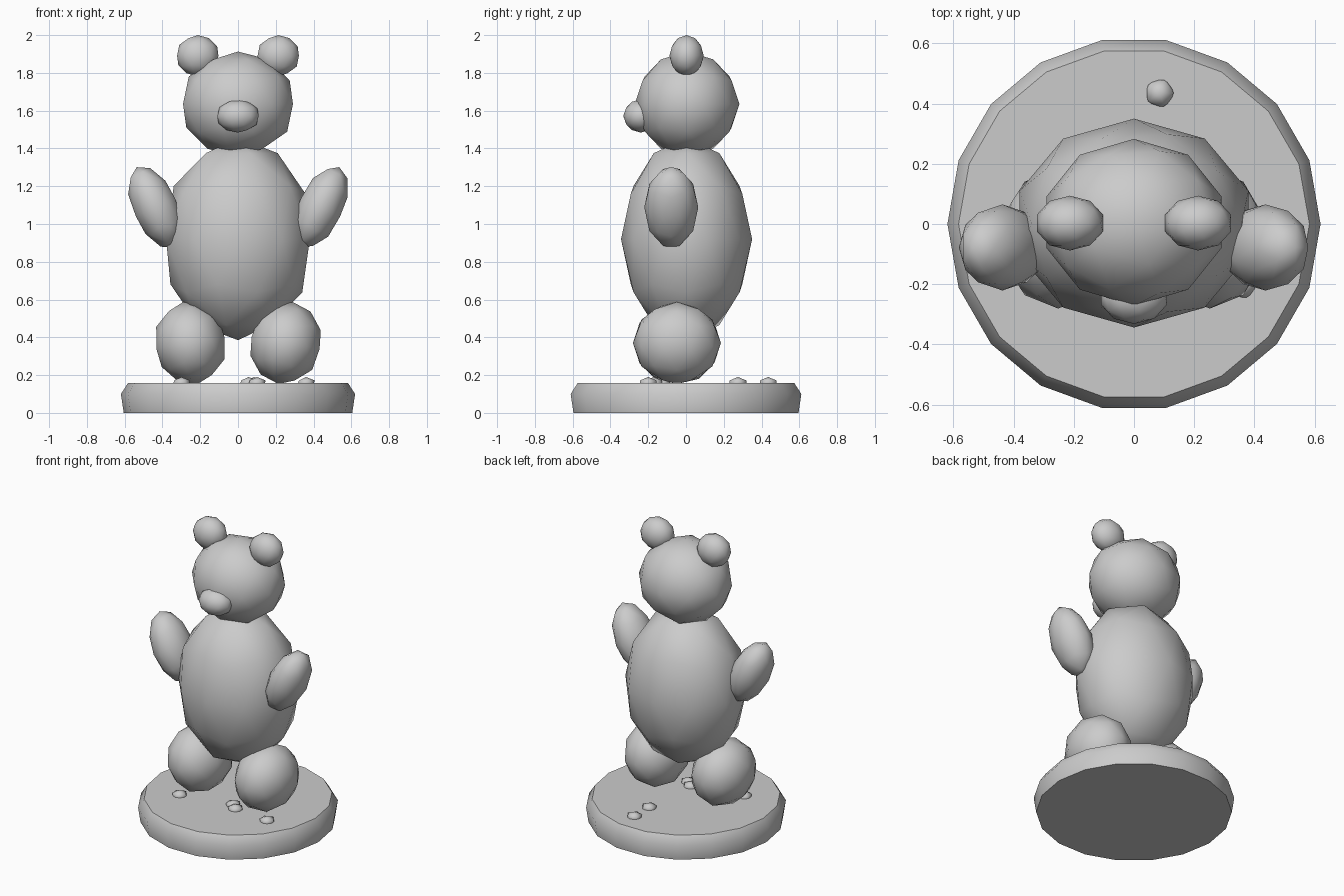
import bpy, bmesh
from math import radians, pi, cos, sin
from mathutils import Matrix, Vector

cube = bpy.data.objects.get("Cube")
if cube:
    bpy.data.objects.remove(cube, do_unlink=True)

GREY = (0.6, 0.6, 0.6, 1.0)
grey = bpy.data.materials.new("plain grey")
grey.use_nodes = True
grey.diffuse_color = GREY
grey.node_tree.nodes["Principled BSDF"].inputs["Base Color"].default_value = GREY


def add_object(name, bm):
    """Turn a bmesh into a smooth grey object."""
    for f in bm.faces:
        f.smooth = True
    mesh = bpy.data.meshes.new(name)
    bm.to_mesh(mesh)
    bm.free()
    mesh.materials.append(grey)
    obj = bpy.data.objects.new(name, mesh)
    bpy.context.collection.objects.link(obj)
    return obj


def ball(name, centre, radii, tilt=0, detail=2):
    """Low-poly ellipsoid, leaning sideways by tilt degrees."""
    bm = bmesh.new()
    bmesh.ops.create_icosphere(bm, subdivisions=detail, radius=1)
    bm.transform(Matrix.Translation(centre) @ Matrix.Rotation(radians(tilt), 4, 'Y')
                 @ Matrix.Diagonal((*radii, 1)))
    return add_object(name, bm)


# Round base, turned from a short profile
SIDES = 18
bm = bmesh.new()
rings = []
for r, z in [(0.605, 0), (0.62, 0.1), (0.583, 0.157)]:
    rings.append([bm.verts.new((r * cos(2 * pi * i / SIDES), r * sin(2 * pi * i / SIDES), z))
                  for i in range(SIDES)])
for low, high in zip(rings, rings[1:]):
    for i in range(SIDES):
        j = (i + 1) % SIDES
        bm.faces.new((low[i], low[j], high[j], high[i]))
bm.faces.new(rings[0][::-1])
bm.faces.new(rings[-1])
base = add_object("base", bm)
bpy.ops.object.select_all(action='DESELECT')
base.select_set(True)
bpy.context.view_layer.objects.active = base
bpy.ops.object.shade_smooth_by_angle(angle=radians(48))

# Torso, head and snout
ball("body", (0, 0.003, 0.92), (0.4, 0.347, 0.535))
ball("head", (0, 0.006, 1.635), (0.306, 0.277, 0.278))
ball("snout", (0, -0.24, 1.572), (0.115, 0.092, 0.088))

# Paired parts
for side, s in (("left", 1), ("right", -1)):
    ball(side + "_ear", (0.213 * s, 0.003, 1.891), (0.115, 0.091, 0.109))
    ball(side + "_arm", (0.437 * s, -0.078, 1.088), (0.12, 0.143, 0.235), 25 * s)
    ball(side + "_leg", (0.252 * s, -0.048, 0.37), (0.192, 0.233, 0.22), 10 * s)

# Pebbles scattered on the base
pebbles = [(0.085, 0.435), (0.085, 0.275), (0.055, -0.13), (0.1, -0.17),
           (0.36, -0.2), (-0.3, -0.2)]
for n, (x, y) in enumerate(pebbles, 1):
    ball(f"pebble_{n}", (x, y, 0.157), (0.052, 0.052, 0.033), detail=1)
